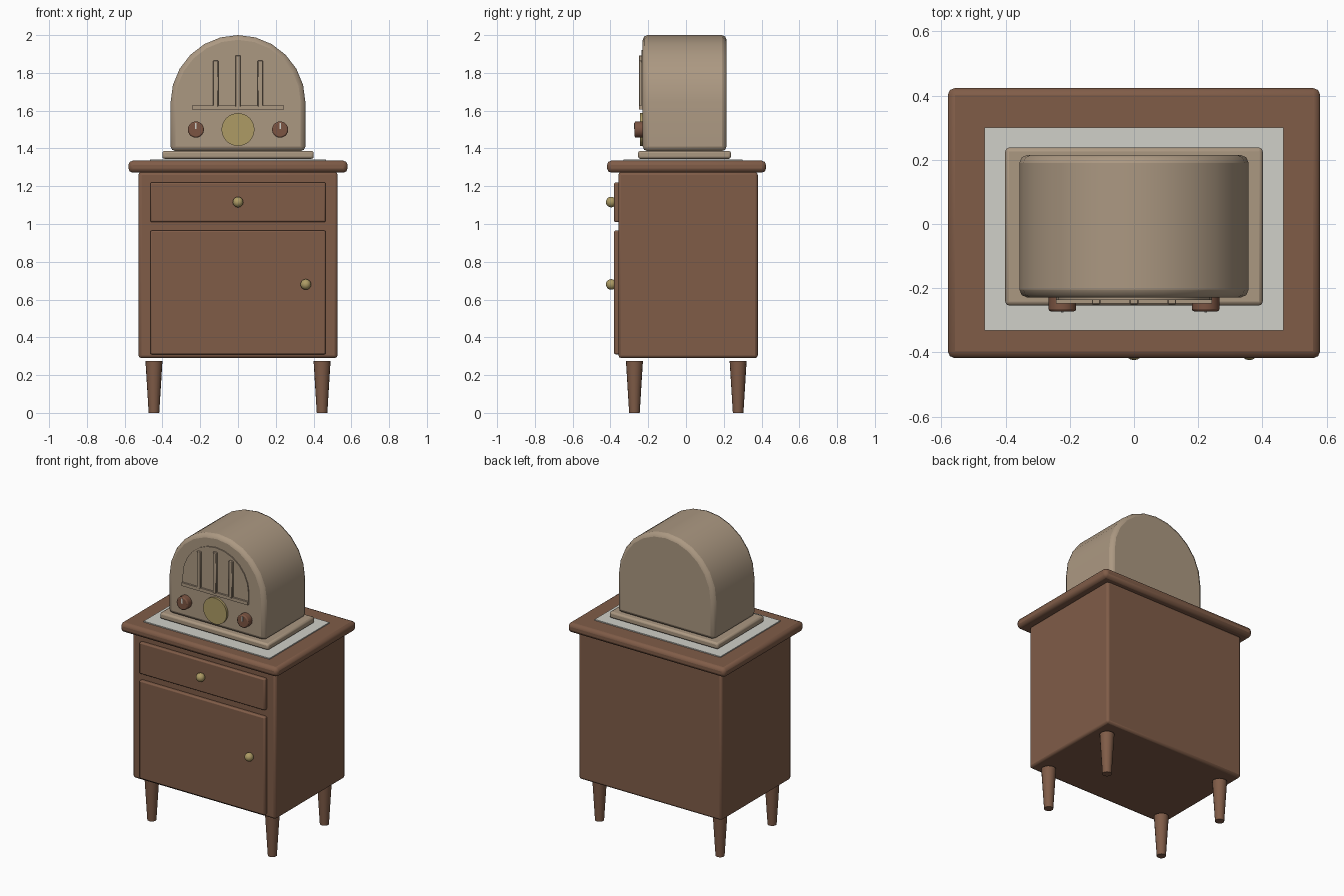
import bpy, bmesh, math
from mathutils import Matrix

if "Cube" in bpy.data.objects:
    bpy.data.objects.remove(bpy.data.objects["Cube"])


def material(name, rgb):
    m = bpy.data.materials.new(name)
    m.diffuse_color = (*rgb, 1)
    m.use_nodes = True
    m.node_tree.nodes["Principled BSDF"].inputs["Base Color"].default_value = m.diffuse_color
    return m


WOOD = material("brown wood", (0.215, 0.107, 0.064))
CASE = material("beige casing", (0.41, 0.315, 0.222))
BRASS = material("brass", (0.42, 0.33, 0.13))
CLOTH = material("pale cloth", (0.63, 0.63, 0.58))
KNOB = material("dark brown knob", (0.20, 0.09, 0.055))


def finish(bm, name, mat, bevel=0, segments=2, smooth=True):
    bmesh.ops.recalc_face_normals(bm, faces=bm.faces)
    me = bpy.data.meshes.new(name)
    bm.to_mesh(me)
    bm.free()
    ob = bpy.data.objects.new(name, me)
    bpy.context.collection.objects.link(ob)
    me.materials.append(mat)
    if bevel:
        mod = ob.modifiers.new("rounded edges", "BEVEL")
        mod.width = bevel
        mod.segments = segments
        mod.limit_method = "ANGLE"
        mod.angle_limit = math.radians(40)
    if smooth:
        bpy.ops.object.select_all(action="DESELECT")
        ob.select_set(True)
        bpy.context.view_layer.objects.active = ob
        bpy.ops.object.shade_smooth_by_angle(angle=math.radians(35))
    return ob


def box(name, x, y, z, mat, bevel=0, segments=2):
    """Box from (low, high) ranges on each axis."""
    bm = bmesh.new()
    bmesh.ops.create_cube(bm, size=1)
    for v in bm.verts:
        v.co = [(a + b) / 2 + c * (b - a) for (a, b), c in zip((x, y, z), v.co)]
    return finish(bm, name, mat, bevel, segments)


def arch(name, half, z0, spring, y0, y1, mat, bevel=0):
    """Round-topped outline in xz, extruded along y."""
    steps = 12
    pts = [(half, z0)]
    pts += [(half * math.cos(math.pi * i / steps), spring + half * math.sin(math.pi * i / steps))
            for i in range(steps + 1)]
    pts.append((-half, z0))
    bm = bmesh.new()
    face = bm.faces.new([bm.verts.new((px, y0, pz)) for px, pz in pts])
    ext = bmesh.ops.extrude_face_region(bm, geom=[face])
    moved = [g for g in ext["geom"] if isinstance(g, bmesh.types.BMVert)]
    bmesh.ops.translate(bm, verts=moved, vec=(0, y1 - y0, 0))
    return finish(bm, name, mat, bevel)


def disc(name, x, z, r, y0, y1, mat, sides=24, bevel=0):
    """Cylinder lying along y."""
    bm = bmesh.new()
    mtx = Matrix.Translation((x, (y0 + y1) / 2, z)) @ Matrix.Rotation(math.pi / 2, 4, "X")
    bmesh.ops.create_cone(bm, cap_ends=True, segments=sides, radius1=r, radius2=r,
                          depth=abs(y1 - y0), matrix=mtx)
    return finish(bm, name, mat, bevel)


# Cabinet carcass and top
box("cabinet_body", (-0.527, 0.527), (-0.358, 0.38), (0.29, 1.275), WOOD, 0.015)
box("cabinet_top", (-0.58, 0.58), (-0.418, 0.4235), (1.272, 1.335), WOOD, 0.022)

# Drawer, door and their pulls
box("drawer_front", (-0.464, 0.464), (-0.381, -0.35), (1.01, 1.22), WOOD, 0.008)
box("door_front", (-0.464, 0.464), (-0.381, -0.35), (0.31, 0.965), WOOD, 0.008)
for name, x, z in (("drawer_pull", 0, 1.116), ("door_pull", 0.359, 0.68)):
    bm = bmesh.new()
    bmesh.ops.create_uvsphere(bm, u_segments=16, v_segments=10, radius=0.028,
                              matrix=Matrix.Translation((x, -0.396, z)))
    finish(bm, name, BRASS)

# Tapered legs
for side, x in (("left", -0.445), ("right", 0.445)):
    for end, y in (("front", -0.273), ("back", 0.276)):
        bm = bmesh.new()
        bmesh.ops.create_cone(bm, cap_ends=True, segments=16, radius1=0.028, radius2=0.045,
                              depth=0.275, matrix=Matrix.Translation((x, y, 0.1375)))
        finish(bm, f"{end}_{side}_leg", WOOD)

# Cloth under the radio
box("cloth", (-0.465, 0.465), (-0.331, 0.30), (1.334, 1.342), CLOTH)

# Radio plinth and round-topped case
box("radio_plinth", (-0.401, 0.401), (-0.254, 0.238), (1.345, 1.387), CASE, 0.012)
arch("radio_case", 0.357, 1.386, 1.643, -0.229, 0.215, CASE, 0.025)

# Speaker grille: plate, sill and bars
arch("grille_plate", 0.243, 1.607, 1.677, -0.236, -0.22, CASE)
box("grille_sill", (-0.243, 0.243), (-0.248, -0.225), (1.605, 1.627), CASE)
for name, x, top in (("left", -0.118, 1.866), ("middle", 0, 1.893), ("right", 0.118, 1.866)):
    box(f"grille_bar_{name}", (x - 0.0135, x + 0.0135), (-0.25, -0.225), (1.62, top), CASE, 0.003, 1)

# Dial and control knobs with pointer marks
disc("tuning_dial", 0, 1.5, 0.087, -0.244, -0.22, BRASS, 32)
for side, x in (("left", -0.223), ("right", 0.223)):
    disc(f"control_knob_{side}", x, 1.5, 0.043, -0.272, -0.22, KNOB, 20, 0.007)
    box(f"knob_pointer_{side}", (x - 0.004, x + 0.004), (-0.275, -0.27), (1.502, 1.535), CLOTH)
